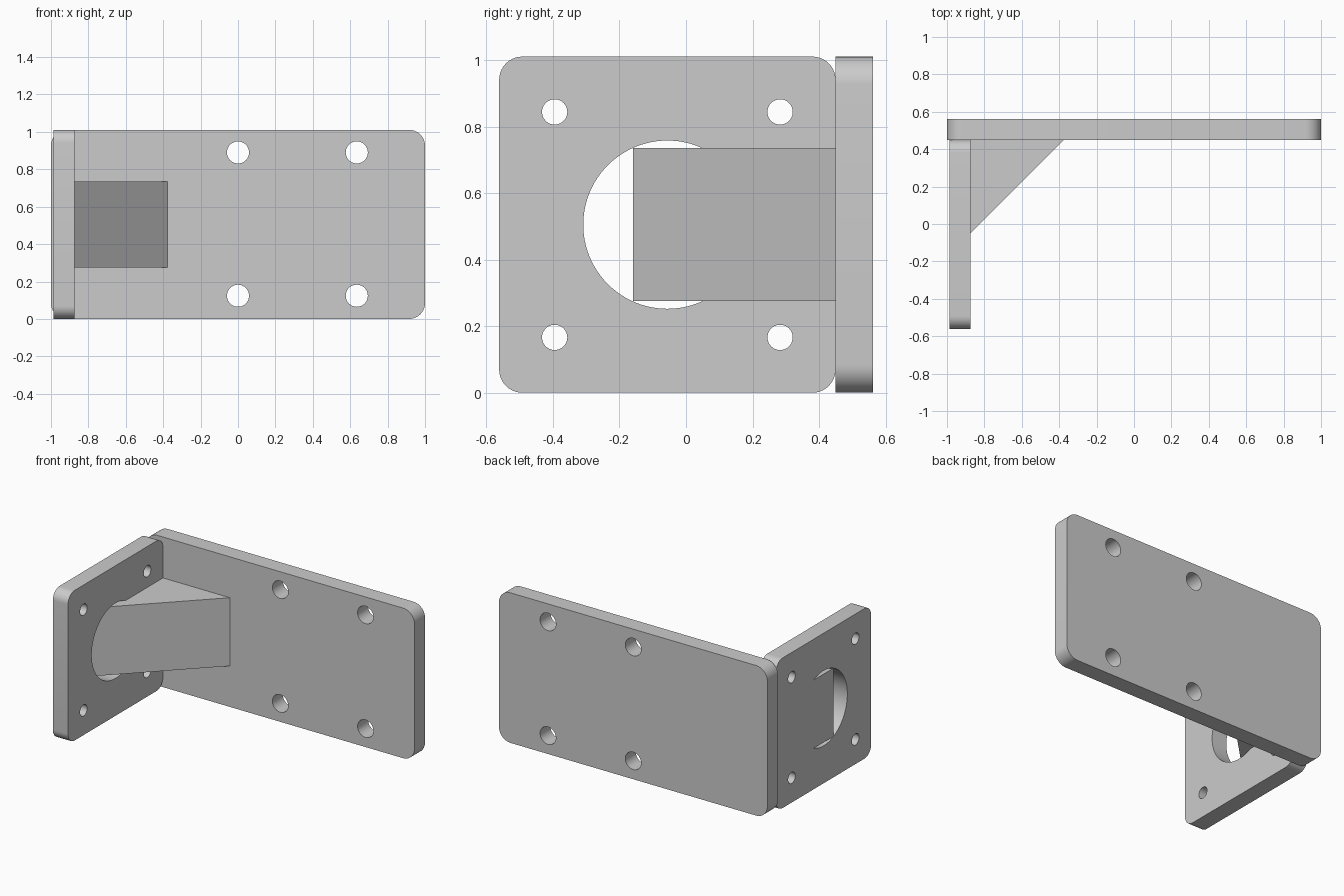
import bpy, bmesh
from math import cos, sin, pi, radians
from mathutils import Vector

if "Cube" in bpy.data.objects:
    bpy.data.objects.remove(bpy.data.objects["Cube"])

H = 1.011          # plate height
T = 0.112          # plate thickness
Y_IN, Y_OUT = 0.45, 0.562
X_OUT, X_IN = -0.986, -0.874


def rounded_rect(u0, u1, v0, v1, r, n=10):
    pts = []
    corners = [(u1 - r, v1 - r), (u0 + r, v1 - r), (u0 + r, v0 + r), (u1 - r, v0 + r)]
    for k, (cu, cv) in enumerate(corners):
        for i in range(n + 1):
            a = (k + i / n) * pi / 2
            pts.append((cu + r * cos(a), cv + r * sin(a)))
    return pts


def circle(u, v, r, n):
    return [(u + r * cos(2 * pi * i / n), v + r * sin(2 * pi * i / n)) for i in range(n)]


def prism(name, pts, axis, lo, hi):
    """Extrude a 2D outline along the x, y or z axis from lo to hi."""
    place = {'x': lambda u, v: (lo, u, v),
             'y': lambda u, v: (u, lo, v),
             'z': lambda u, v: (u, v, lo)}[axis]
    bm = bmesh.new()
    face = bm.faces.new([bm.verts.new(place(u, v)) for u, v in pts])
    ext = bmesh.ops.extrude_face_region(bm, geom=[face])
    step = Vector([(hi - lo) * (a == axis) for a in 'xyz'])
    bmesh.ops.translate(bm, vec=step,
                        verts=[e for e in ext['geom'] if isinstance(e, bmesh.types.BMVert)])
    bmesh.ops.recalc_face_normals(bm, faces=bm.faces)
    me = bpy.data.meshes.new(name)
    bm.to_mesh(me)
    bm.free()
    ob = bpy.data.objects.new(name, me)
    bpy.context.collection.objects.link(ob)
    return ob


def activate(ob):
    bpy.ops.object.select_all(action='DESELECT')
    ob.select_set(True)
    bpy.context.view_layer.objects.active = ob


def boolean(ob, other, op):
    mod = ob.modifiers.new(op.title(), 'BOOLEAN')
    mod.operation, mod.object, mod.solver = op, other, 'EXACT'
    activate(ob)
    bpy.ops.object.modifier_apply(modifier=mod.name)
    bpy.data.objects.remove(other)


def drill(ob, axis, lo, hi, holes):
    for u, v, r, n in holes:
        boolean(ob, prism("hole_cutter", circle(u, v, r, n), axis, lo - 0.05, hi + 0.05),
                'DIFFERENCE')


# Long back plate with four mounting holes
back = prism("back_plate", rounded_rect(-1, 1, 0, H, 0.085), 'y', Y_IN, Y_OUT)
drill(back, 'y', Y_IN, Y_OUT,
      [(x, z, 0.059, 48) for x in (0, 0.635) for z in (0.124, 0.89)])

# Square side plate with a large bore and four bolt holes
side = prism("side_plate", rounded_rect(-0.562, Y_IN, 0, H, 0.07), 'x', X_OUT, X_IN)
drill(side, 'x', X_OUT, X_IN,
      [(-0.056, H / 2, 0.253, 96)]
      + [(-0.056 + s * 0.339, H / 2 + t * 0.339, 0.038, 40) for s in (-1, 1) for t in (-1, 1)])

# Diagonal gusset, running through the bore to the outer face
gusset = prism("gusset", [(X_OUT, Y_IN), (-0.376, Y_IN), (X_OUT, Y_IN - 0.376 - 0.986 + 0.752)],
               'z', H / 2 - 0.23, H / 2 + 0.23)
boolean(side, gusset, 'UNION')
side.name = "side_plate_with_gusset"

for ob in (back, side):
    activate(ob)
    bpy.ops.object.shade_smooth_by_angle(angle=radians(30))
